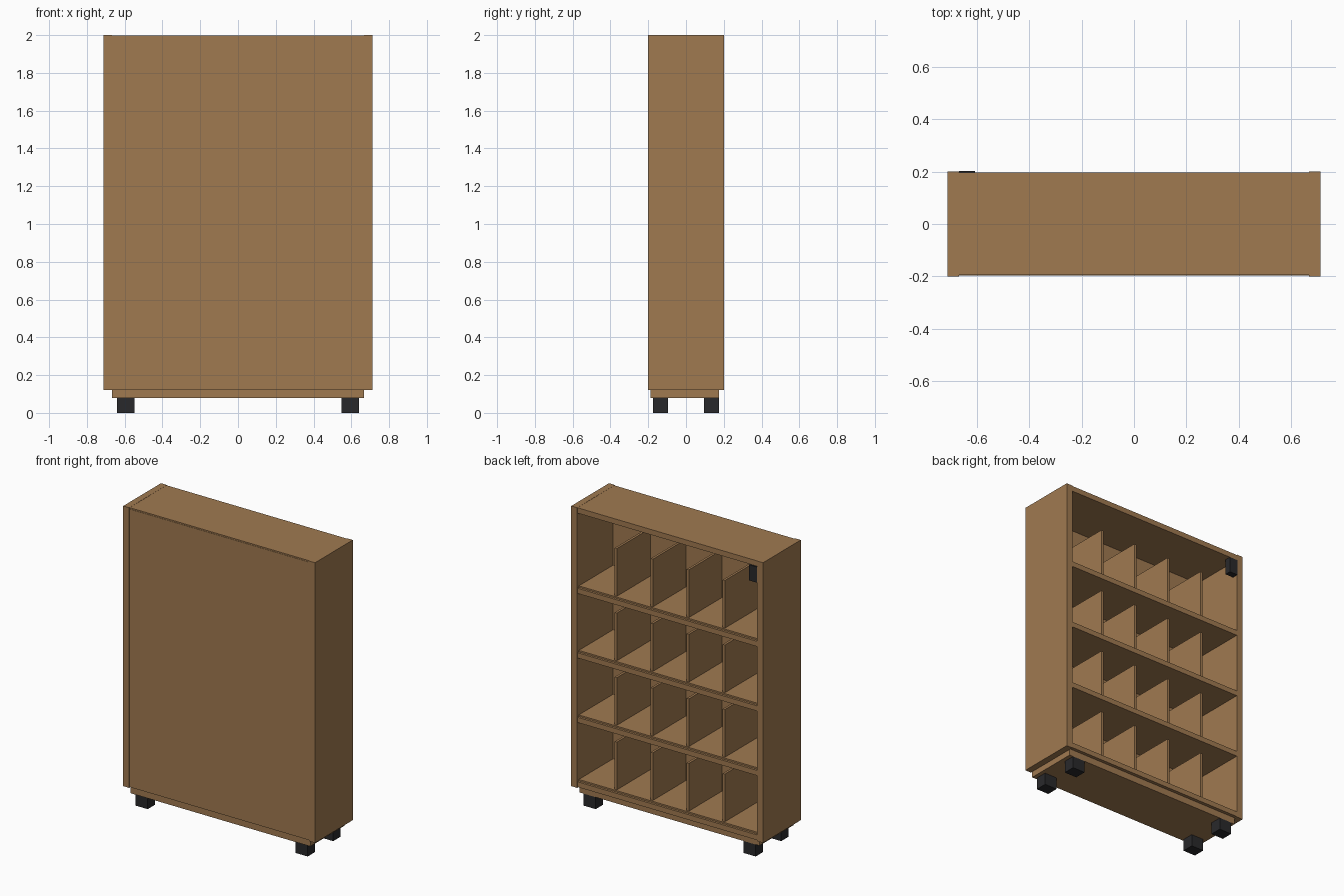
import bpy

if "Cube" in bpy.data.objects:
    bpy.data.objects.remove(bpy.data.objects["Cube"])


def material(name, rgb):
    m = bpy.data.materials.new(name)
    m.diffuse_color = (*rgb, 1.0)
    m.use_nodes = True
    m.node_tree.nodes["Principled BSDF"].inputs["Base Color"].default_value = m.diffuse_color
    return m


WOOD = material("brown wood", (0.352, 0.194, 0.081))
BLACK = material("black plastic", (0.022, 0.022, 0.024))


def box(name, x, y, z, mat=WOOD):
    """Axis-aligned board from (min, max) ranges."""
    bpy.ops.mesh.primitive_cube_add(size=1)
    o = bpy.context.object
    o.name = name
    o.location = [(r[0] + r[1]) / 2 for r in (x, y, z)]
    o.scale = [r[1] - r[0] for r in (x, y, z)]
    bpy.ops.object.transform_apply(location=True, rotation=False, scale=True)
    o.data.materials.append(mat)
    return o


IN = 0.668           # inner half width
FRONT, OPEN = -0.195, 0.197

# Carcass: sides, top, closed panel, plinth
box("side_panel_left", (-0.712, -IN), (-0.2, 0.2), (0.12, 2.0))
box("side_panel_right", (IN, 0.712), (-0.2, 0.2), (0.12, 2.0))
box("top_board", (-IN, IN), (FRONT, OPEN), (1.963, 1.999))
box("closed_panel", (-IN, IN), (-0.197, -0.182), (0.125, 1.99))
box("plinth", (-IN, IN), (-0.187, 0.175), (0.08, 0.126))

# Shelves with a thin set-back tray carrying the dividers
for i in range(4):
    top = 0.17 + 0.433 * i
    box(f"shelf_{i + 1}", (-IN, IN), (-0.183, OPEN), (top - 0.045, top - 0.01))
    box(f"shelf_tray_{i + 1}", (-IN, IN), (-0.183, 0.182), (top - 0.011, top))
    for j in range(4):
        x = -IN + 2 * IN / 5 * (j + 1)
        box(f"divider_{i + 1}_{j + 1}", (x - 0.008, x + 0.008),
            (-0.183, 0.172), (top - 0.005, top + 0.32))

# Feet
for sx in (-1, 1):
    for sy in (-1, 1):
        xs = sorted((sx * 0.548, sx * 0.64))
        ys = sorted((sy * 0.095, sy * 0.175))
        box("foot", xs, ys, (0.0, 0.081), BLACK)

# Lock box in the upper corner of the open side
box("lock_box", (-IN, -0.608), (0.16, 0.202), (1.855, 1.96), BLACK)
